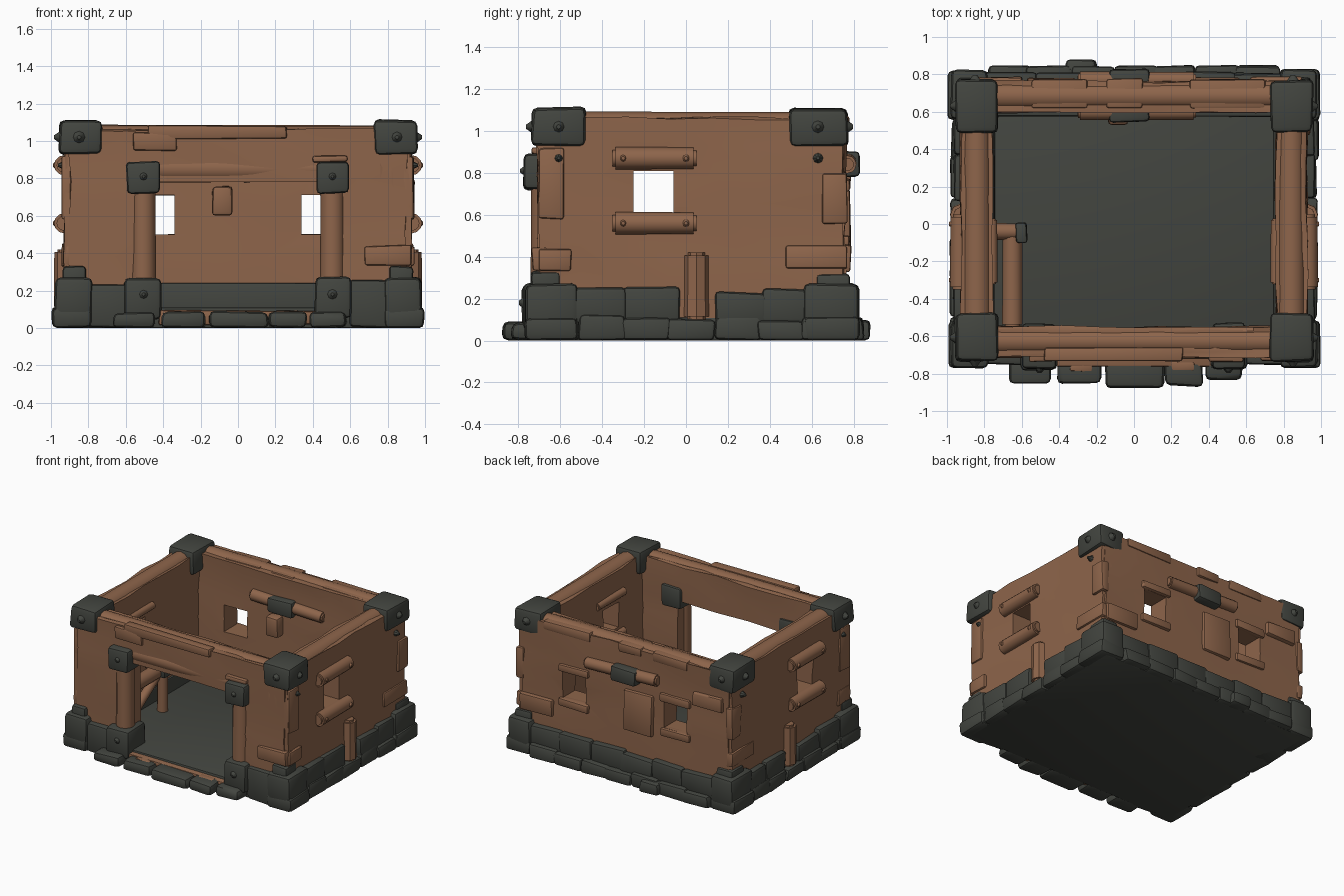
import bpy, bmesh, math, random
from mathutils import Vector, Matrix

random.seed(4)
if "Cube" in bpy.data.objects:
    bpy.data.objects.remove(bpy.data.objects["Cube"], do_unlink=True)


def material(name, rgb):
    m = bpy.data.materials.new(name)
    m.use_nodes = True
    m.diffuse_color = (*rgb, 1)
    bsdf = m.node_tree.nodes["Principled BSDF"]
    bsdf.inputs["Base Color"].default_value = (*rgb, 1)
    bsdf.inputs["Roughness"].default_value = 0.9
    return m


WOOD = material("brown wood", (0.27, 0.13, 0.07))
STONE = material("dark stone", (0.055, 0.059, 0.05))


def finish(name, bm, mat):
    bmesh.ops.recalc_face_normals(bm, faces=bm.faces)
    mesh = bpy.data.meshes.new(name)
    bm.to_mesh(mesh)
    bm.free()
    mesh.materials.append(mat)
    ob = bpy.data.objects.new(name, mesh)
    bpy.context.collection.objects.link(ob)
    return ob


def block(name, x, y, z, mat, bevel=0.02, wobble=0.006, cuts=0):
    """Rough hewn box between the given x, y and z ranges."""
    bm = bmesh.new()
    bmesh.ops.create_cube(bm, size=1)
    for v in bm.verts:
        v.co = Vector([r[0] if c < 0 else r[1] for r, c in zip((x, y, z), v.co)])
    if cuts:
        bmesh.ops.subdivide_edges(bm, edges=bm.edges[:], cuts=cuts, use_grid_fill=True)
    for v in bm.verts:
        v.co += Vector([random.uniform(-wobble, wobble) for _ in range(3)])
        v.co.z = max(v.co.z, 0)
    if bevel:
        bmesh.ops.bevel(bm, geom=bm.edges[:], offset=bevel, segments=2,
                        profile=0.5, affect='EDGES', clamp_overlap=True)
    return finish(name, bm, mat)


def log(name, start, end, radius, mat=WOOD, sides=12):
    """Round timber with softened ends."""
    a, b = Vector(start), Vector(end)
    d = b - a
    bm = bmesh.new()
    bmesh.ops.create_cone(bm, cap_ends=True, segments=sides, radius1=radius,
                          radius2=radius * 0.95, depth=d.length)
    rims = [e for e in bm.edges if abs(e.verts[0].co.z - e.verts[1].co.z) < 1e-5]
    bmesh.ops.bevel(bm, geom=rims, offset=radius * 0.25, segments=2, affect='EDGES')
    turn = Vector((0, 0, 1)).rotation_difference(d).to_matrix().to_4x4()
    bm.transform(Matrix.Translation((a + b) / 2) @ turn)
    return finish(name, bm, mat)


def stud(name, at, direction, mat, radius=0.035, height=0.035):
    bm = bmesh.new()
    bmesh.ops.create_cone(bm, cap_ends=True, segments=8, radius1=radius,
                          radius2=radius * 0.3, depth=height)
    turn = Vector((0, 0, 1)).rotation_difference(Vector(direction)).to_matrix().to_4x4()
    bm.transform(Matrix.Translation(at) @ turn)
    return finish(name, bm, mat)


def cut(ob, x, y, z):
    """Cut a clean box opening through an object."""
    cutter = block("cutter", x, y, z, WOOD, 0, 0)
    cutter.hide_render = True
    mod = ob.modifiers.new("opening", 'BOOLEAN')
    mod.operation, mod.solver, mod.object = 'DIFFERENCE', 'EXACT', cutter
    bpy.context.view_layer.objects.active = ob
    bpy.ops.object.modifier_apply(modifier=mod.name)
    bpy.data.objects.remove(cutter, do_unlink=True)


# Walls with door and windows
front = block("front_wall", (-.9, .9), (-.71, -.55), (.1, 1.06), WOOD, 0, .009, 6)
cut(front, (-.46, .46), (-1, -.3), (0, .78))
back = block("back_wall", (-.9, .9), (.6, .76), (.1, 1.06), WOOD, 0, .009, 6)
for s in (-1, 1):
    cut(back, sorted((s * .34, s * .54)), (.4, 1), (.5, .71))
for s, side in ((1, "left"), (-1, "right")):
    wall = block(side + "_wall", sorted((s * .76, s * .925)), (-.7, .75), (.1, 1.06),
                 WOOD, 0, .009, 6)
    cut(wall, sorted((s * .5, s * 1.2)), (-.25, -.06), (.61, .81))

# Top beams
for s, side in ((1, "left"), (-1, "right")):
    log(side + "_top_beam", (s * .84, -.6, 1.015), (s * .84, .64, 1.015), .078)
log("front_top_beam", (-.8, -.625, 1.01), (.8, -.625, 1.01), .072)
log("back_top_beam", (-.8, .685, 1.015), (.8, .685, 1.015), .072)
for x, w in ((-.4, .15), (.5, .2), (-.05, .1)):
    block("back_top_board", (x - w, x + w), (.62, .775), (1.0, 1.07), WOOD, .015)

# Corner caps with studs
for s in (-1, 1):
    for y0, y1, face in ((-.735, -.48, -1), (.49, .77, 1)):
        block("corner_cap", sorted((s * .73, s * .955)), (y0, y1), (.925, 1.11),
              STONE, .028, .008)
        mid = (y0 + y1) / 2
        stud("cap_side_stud", (s * .965, mid, 1.02), (s, 0, 0), STONE)
        stud("cap_face_stud", (s * .85, y1 + .01 if face > 0 else y0 - .01, 1.02),
             (0, face, 0), STONE)
        stud("cap_bolt", (s * .945, mid, .87), (s, 0, 0), STONE, .025)

# Floor and base slab
block("floor", (-.93, .93), (-.72, .8), (0, .11), STONE, .01, 0)
block("threshold", (-.42, .42), (-.76, -.55), (.02, .09), WOOD, .012)


def course(name, start, end, axis, inner, outer, low, high, count, skip=()):
    """Row of uneven stones along one side."""
    step = (end - start) / count
    for i in range(count):
        if i in skip:
            continue
        a = start + i * step + random.uniform(-.01, .01)
        along = (a - .006, a + step + .006)
        across = sorted((inner, outer + math.copysign(random.uniform(-.015, .01), outer)))
        x, y = (along, across) if axis == 'x' else (across, along)
        block(name, x, y, (low, high + random.uniform(-.025, .012)), STONE, .022, .008)


# Foundation courses
for s in (-1, 1):
    course("side_foot_stone", -.72, .78, 'y', s * .8, s * .975, 0, .11, 7)
    course("side_foundation", -.55, -.04, 'y', s * .8, s * .955, .08, .25, 2)
    course("side_foundation", .14, .6, 'y', s * .8, s * .955, .08, .25, 2)
    for y in ((-.77, -.52), (.56, .825)):
        block("corner_foundation", sorted((s * .78, s * .98)), y, (.05, .27), STONE, .03)
        block("corner_foot", sorted((s * .78, s * .995)), y, (0, .11), STONE, .025)
    course("front_foundation", *sorted((s * .6, s * .82)), 'x', -.6, -.75, 0, .25, 1)
    block("corner_riser", sorted((s * .81, s * .935)), (-.74, -.6), (.2, .33), STONE, .02)
    block("back_riser", sorted((s * .8, s * .945)), (.62, .78), (.2, .32), STONE, .02)
    log("side_stub_post", (s * .925, .05, .1), (s * .925, .05, .42), .06, WOOD, 8)
course("back_foundation", -.8, .8, 'x', .65, .8, .08, .25, 6)
course("back_foot_stone", -.78, .78, 'x', .65, .84, 0, .11, 7)
block("back_step_stone", (-.37, -.2), (.75, .88), (0, .1), STONE, .025)

# Inner skirting
block("back_skirting", (-.76, .76), (.575, .63), (.05, .24), STONE, .015, .004)
for s in (-1, 1):
    block("side_skirting", sorted((s * .745, s * .8)), (-.58, .62), (.05, .22),
          STONE, .012, .004)

# Front step stones
for x0, x1, y in ((-.67, -.44, -.855), (-.41, -.17, -.855), (-.16, .16, -.88),
                  (.16, .37, -.865), (.38, .58, -.835)):
    block("step_stone", (x0, x1), (y, -.7), (0, .085), STONE, .028, .008)
for x in (-.28, .26):
    block("step_wood_chip", (x - .06, x + .06), (-.79, -.74), (.05, .088), WOOD, .008)

# Door frame
for s in (-1, 1):
    log("door_post", (s * .505, -.675, .2), (s * .505, -.675, .76), .067)
    block("door_post_cap", sorted((s * .42, s * .595)), (-.775, -.53), (.72, .89),
          STONE, .022)
    block("door_post_base", sorted((s * .41, s * .61)), (-.78, -.54), (.05, .27),
          STONE, .028)
    stud("cap_stud", (s * .505, -.78, .81), (0, -1, 0), STONE, .025, .025)
    stud("base_stud", (s * .505, -.785, .18), (0, -1, 0), STONE, .03, .025)
log("door_lintel", (-.45, -.645, .85), (.45, -.645, .85), .072)

# Side window frames
for s in (-1, 1):
    for z in (.87, .56):
        log("window_log", (s * .93, -.35, z), (s * .93, .05, z), .054)
        for y in (-.3, .0):
            stud("window_peg", (s * .975, y, z), (s, 0, 0), WOOD, .03, .03)
        log("inner_window_log", (s * .76, -.32, z), (s * .76, .03, z), .03)

# Back wall braces
for y, r in ((.77, .045), (.6, .045)):
    log("back_brace_log", (-.3, y, .86), (.33, y, .84), r)
    block("back_brace_band", (-.13, .08), (y - .055, y + .055), (.78, .9), STONE, .02)
block("back_inner_peg", (-.14, -.03), (.53, .65), (.6, .76), WOOD, .02)
for x, z in ((-.44, .74), (.44, .74), (-.44, .47), (.44, .47)):
    block("back_window_board", (x - .13, x + .13), (.72, .78), (z - .03, z + .03),
          WOOD, .012)

# Patch boards
for s in (-1, 1):
    for y, z in (((-.7, -.58), (.58, .92)), ((.48, .765), (.34, .45)),
                 ((-.7, -.55), (.33, .44)), ((.65, .77), (.56, .8))):
        block("side_patch_board", sorted((s * .88, s * .94)), y, z, WOOD, .012)
for x, z in (((-.56, -.33), (.95, 1.04)), ((.68, .93), (.33, .44)),
             ((-.48, .26), (1.01, 1.08)), ((.4, .58), (.89, .92))):
    block("front_patch_board", x, (-.735, -.66), z, WOOD, .012)
for x, z in (((.62, .9), (.33, .46)), ((-.85, -.6), (.75, .86)), ((-.25, .0), (.4, .72))):
    block("back_patch_board", x, (.72, .785), z, WOOD, .012)

# Indoor rail by the right wall
log("indoor_rail", (-.65, -.55, .42), (-.65, -.02, .42), .055)
log("indoor_brace", (-.65, -.5, .12), (-.65, -.06, .4), .035)
log("indoor_post", (-.62, -.05, .1), (-.62, -.05, .45), .04)
log("indoor_cross_log", (-.76, -.04, .44), (-.58, -.04, .44), .045)
block("indoor_post_cap", (-.63, -.57), (-.1, .01), (.38, .49), STONE, .015)

# Smooth shading with crisp edges
bpy.ops.object.select_all(action='DESELECT')
for ob in bpy.context.collection.objects:
    if ob.type == 'MESH':
        ob.select_set(True)
        bpy.context.view_layer.objects.active = ob
bpy.ops.object.shade_smooth_by_angle(angle=math.radians(40))
